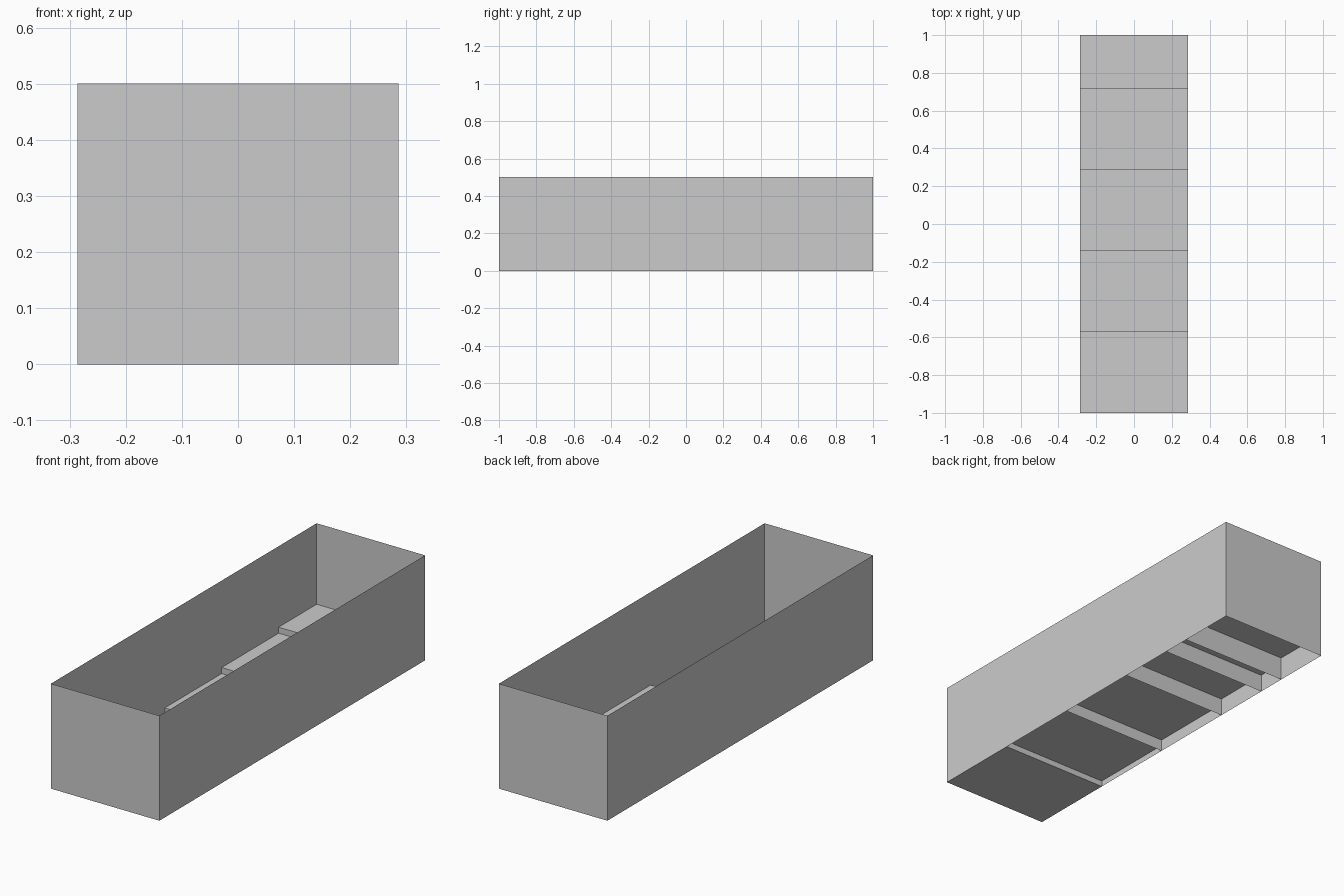
import bpy, bmesh

if "Cube" in bpy.data.objects:
    bpy.data.objects.remove(bpy.data.objects["Cube"])

U = 1 / 7            # module: the trough is 4 x 14 x 3.5 modules
W, H = 2 * U, 0.5    # half width, wall height
RISE = 0.2 * U       # height gained per floor step


def sheets(name, quads):
    """Make an object from thin four-cornered sheets."""
    bm = bmesh.new()
    for q in quads:
        bm.faces.new([bm.verts.new(p) for p in q])
    bmesh.ops.remove_doubles(bm, verts=bm.verts[:], dist=1e-5)
    me = bpy.data.meshes.new(name)
    bm.to_mesh(me)
    bm.free()
    ob = bpy.data.objects.new(name, me)
    bpy.context.collection.objects.link(ob)
    return ob


def cross_wall(y, z0, z1):
    return [(-W, y, z0), (W, y, z0), (W, y, z1), (-W, y, z1)]


def side_wall(x):
    return [(x, -1, 0), (x, 1, 0), (x, 1, H), (x, -1, H)]


def tread(y0, y1, z):
    return [(-W, y0, z), (W, y0, z), (W, y1, z), (-W, y1, z)]


# Outer walls, open at top
sheets("outer_walls", [cross_wall(-1, 0, H), side_wall(W),
                       cross_wall(1, 0, H)[::-1], side_wall(-W)[::-1]])

# Stepped floor rising to the back, each riser reaching the ground
edges = [-1 + 3 * U * i for i in range(5)] + [1]
for i in range(5):
    z = i * RISE
    quads = [tread(edges[i], edges[i + 1], z)]
    if i:
        quads.append(cross_wall(edges[i], 0, z))
    sheets(f"floor_step_{i + 1}", quads)

# Extra support under the fourth step
sheets("floor_support", [cross_wall(4 * U, 0, 3 * RISE)[::-1]])
